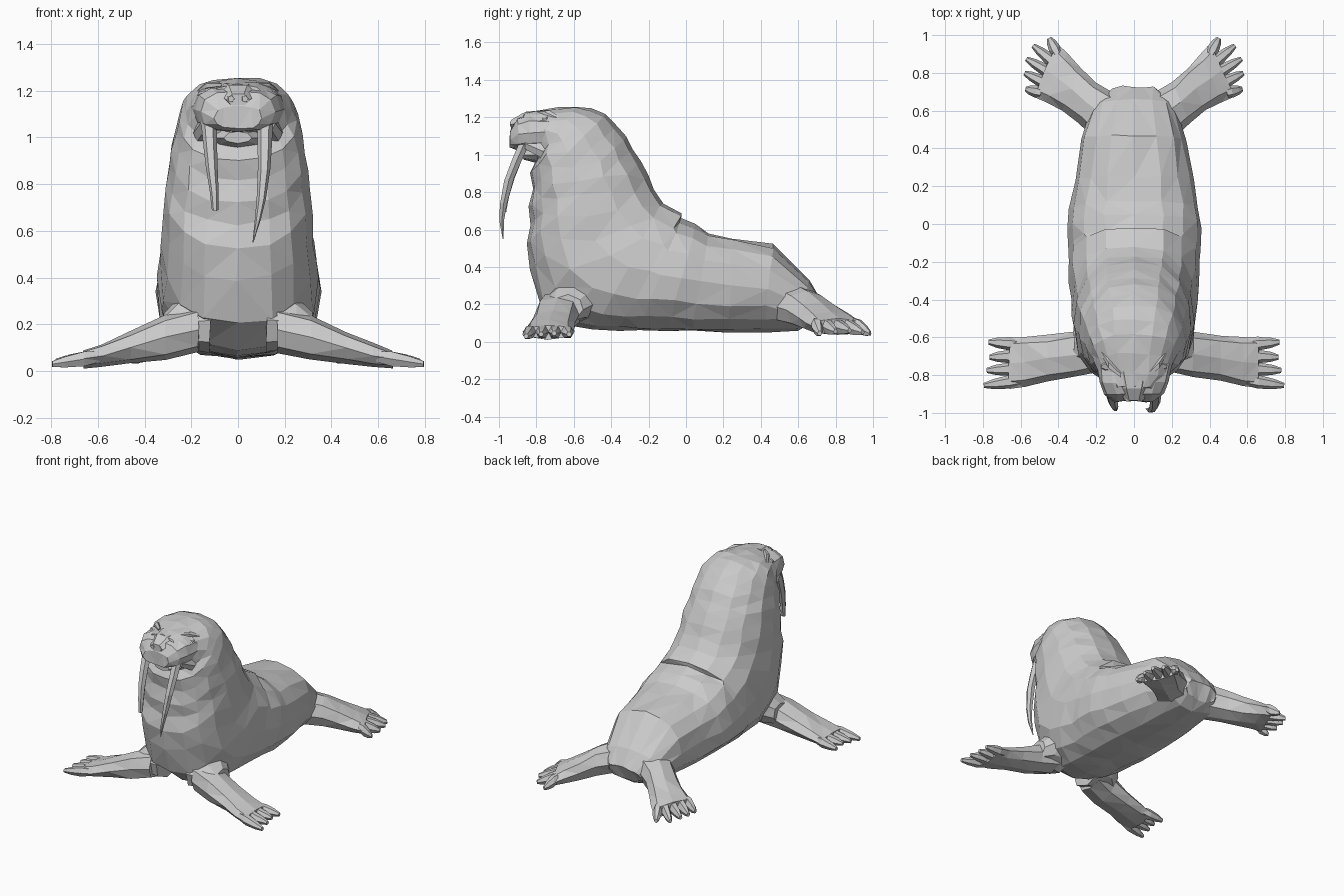
import bpy, bmesh, math, random
from mathutils import Vector

random.seed(4)
hide = bpy.data.materials.new("grey_hide")
hide.diffuse_color = (0.6, 0.6, 0.6, 1)


def loft(name, rings, jitter=0.0):
    """Skin a list of closed rings, cap both ends, triangulate for flat facets."""
    bm = bmesh.new()
    rows = [[bm.verts.new(Vector(p) + Vector([random.uniform(-jitter, jitter) for _ in range(3)]))
             for p in ring] for ring in rings]
    n = len(rows[0])
    for a, b in zip(rows, rows[1:]):
        for i in range(n):
            bm.faces.new((a[i], a[(i + 1) % n], b[(i + 1) % n], b[i]))
    bm.faces.new(rows[0])
    bm.faces.new(rows[-1])
    bmesh.ops.recalc_face_normals(bm, faces=bm.faces)
    if jitter:
        bmesh.ops.triangulate(bm, faces=bm.faces, quad_method='SHORT_EDGE')
    mesh = bpy.data.meshes.new(name)
    bm.to_mesh(mesh)
    bm.free()
    mesh.materials.append(hide)
    ob = bpy.data.objects.new(name, mesh)
    bpy.context.collection.objects.link(ob)
    return ob


def ring(c, u, v, n, power=1.0, turn=0.0):
    """Superellipse ring around c spanned by half-axes u and v."""
    c, u, v = Vector(c), Vector(u), Vector(v)
    out = []
    for i in range(n):
        a = math.tau * (i + turn) / n
        cs, sn = math.cos(a), math.sin(a)
        out.append(c + u * math.copysign(abs(cs) ** power, cs)
                   + v * math.copysign(abs(sn) ** power, sn))
    return out


# body: slices fanning from the rump up to the head
# (back y, back z, belly y, belly z, half width)
slices = [
    (0.73, 0.22, 0.68, 0.11, 0.13), (0.66, 0.33, 0.60, 0.065, 0.22),
    (0.47, 0.52, 0.42, 0.055, 0.275), (0.25, 0.555, 0.22, 0.055, 0.315),
    (0.12, 0.585, 0.03, 0.055, 0.345), (0.05, 0.63, -0.10, 0.055, 0.355),
    (-0.03, 0.655, -0.25, 0.055, 0.35), (-0.02, 0.69, -0.36, 0.055, 0.345),
    (-0.12, 0.745, -0.50, 0.06, 0.345), (-0.17, 0.82, -0.63, 0.09, 0.335),
    (-0.20, 0.89, -0.78, 0.20, 0.325), (-0.24, 0.96, -0.83, 0.39, 0.318),
    (-0.28, 1.03, -0.855, 0.53, 0.31), (-0.32, 1.09, -0.83, 0.63, 0.30),
    (-0.37, 1.15, -0.84, 0.72, 0.288), (-0.43, 1.22, -0.82, 0.82, 0.27),
    (-0.50, 1.25, -0.835, 0.90, 0.25), (-0.58, 1.26, -0.80, 0.97, 0.225),
    (-0.68, 1.25, -0.82, 1.02, 0.195), (-0.79, 1.235, -0.85, 1.05, 0.165),
    (-0.86, 1.23, -0.89, 1.08, 0.11)]
rings = []
for by, bz, fy, fz, w in slices:
    rings.append(ring((0, (by + fy) / 2, (bz + fz) / 2),
                      (0, (by - fy) / 2, (bz - fz) / 2), (w, 0, 0), 16, 0.86))
loft("body", rings, 0.007)

# muzzle: broad whisker pad, tapering to the nose
loft("muzzle", [ring((0, y, z), (w, 0, 0), (0, 0, h), 12, 0.72) for y, z, w, h in (
    (-0.62, 1.12, 0.19, 0.08), (-0.74, 1.12, 0.20, 0.095), (-0.84, 1.12, 0.185, 0.10),
    (-0.90, 1.11, 0.155, 0.085), (-0.94, 1.085, 0.10, 0.05))], 0.005)
# nose bridge
loft("nose", [ring((0, y, z), (w, 0, 0), (0, 0, h), 6) for y, z, w, h in (
    (-0.78, 1.19, 0.11, 0.05), (-0.87, 1.185, 0.08, 0.045), (-0.935, 1.16, 0.05, 0.03))])
# lower jaw
loft("lower_jaw", [ring((0, y, z), (w, 0, 0), (0, 0, h), 8) for y, z, w, h in (
    (-0.68, 1.02, 0.14, 0.06), (-0.80, 1.00, 0.115, 0.045), (-0.87, 1.00, 0.06, 0.025))], 0.003)


def tusk(name, stations):
    loft(name, [ring(p, (r, 0, 0), (0, r * 1.15, r * 0.35), 6) for *p, r in stations])


# tusks: one long and pointed, one short and blunt
tusk("long_tusk", [(0.115, -0.86, 1.07, 0.034), (0.115, -0.90, 0.98, 0.031),
                   (0.112, -0.945, 0.87, 0.027), (0.10, -0.975, 0.74, 0.020),
                   (0.085, -0.985, 0.65, 0.013), (0.064, -0.978, 0.55, 0.002)])
tusk("short_tusk", [(-0.125, -0.86, 1.07, 0.034), (-0.12, -0.90, 0.98, 0.030),
                    (-0.112, -0.94, 0.87, 0.025), (-0.102, -0.965, 0.77, 0.019),
                    (-0.098, -0.975, 0.69, 0.014)])


def flipper(name, s, stations, side, tips):
    """Tapered limb whose end splits into toes; s = +1 or -1 picks the side."""
    side = Vector((side[0] * s, side[1], 0)).normalized()
    loft(name, [ring((x * s, y, z), side * w, (0, 0, h), 8, 0.85)
                for x, y, z, w, h in stations], 0.004)
    x, y, z, w, h = stations[-1]
    end, last = Vector((x * s, y, z)), len(tips) - 1
    pitch = w / len(tips)
    for i, tip in enumerate(tips):
        tip = Vector((tip[0] * s, tip[1], tip[2]))
        base = end + side * (w - pitch) * (1 - 2 * i / last)
        back = base - (tip - base) * 0.5
        mid = base.lerp(tip, 0.6)
        across = (tip - base).cross(Vector((0, 0, 1))).normalized()
        loft(f"{name}_toe_{i + 1}", [
            ring(p, across * a, (0, 0, b), 6) for p, a, b in (
                (back, pitch * 0.8, h * 0.7), (base, pitch * 1.05, h * 0.95),
                (mid, pitch * 0.8, h * 0.7), (tip, pitch * 0.4, 0.014))])


for s, label in ((1, "left"), (-1, "right")):
    flipper(f"{label}_front_flipper", s, [
        (0.17, -0.66, 0.18, 0.12, 0.10), (0.31, -0.69, 0.145, 0.12, 0.095),
        (0.46, -0.71, 0.10, 0.12, 0.068), (0.58, -0.73, 0.068, 0.13, 0.05),
        (0.66, -0.735, 0.052, 0.135, 0.038)], (0, 1),
        [(0.77, -0.625, 0.04), (0.765, -0.705, 0.045), (0.78, -0.775, 0.04), (0.795, -0.855, 0.03)])
    flipper(f"{label}_hind_flipper", s, [
        (0.15, 0.57, 0.20, 0.13, 0.11), (0.25, 0.645, 0.17, 0.115, 0.10),
        (0.33, 0.715, 0.13, 0.12, 0.082), (0.41, 0.775, 0.10, 0.14, 0.062),
        (0.47, 0.815, 0.08, 0.155, 0.045)], (-0.4, 0.915),
        [(0.45, 0.985, 0.045), (0.535, 0.945, 0.05), (0.57, 0.875, 0.06),
         (0.58, 0.80, 0.055), (0.575, 0.715, 0.045)])
    # shoulder bulge joining the flipper to the chest
    loft(f"{label}_shoulder", [ring((x * s, y, z), (0, w, 0), (0, 0.25 * h, h), 8)
         for x, y, z, w, h in ((0.12, -0.60, 0.22, 0.17, 0.14), (0.25, -0.61, 0.21, 0.14, 0.11),
                               (0.32, -0.65, 0.17, 0.10, 0.08))], 0.004)
    # eye under a heavy brow
    loft(f"{label}_eye", [ring((x * s, -0.755, 1.185), (0, r, 0.3 * r), (0, 0, r * 0.7), 6)
         for x, r in ((0.10, 0.035), (0.15, 0.03), (0.172, 0.012))])
    loft(f"{label}_brow", [ring((x * s, y, z), (0, r, 0), (0, 0, r * 0.6), 5)
         for x, y, z, r in ((0.07, -0.80, 1.225, 0.015), (0.135, -0.74, 1.222, 0.028),
                            (0.18, -0.67, 1.19, 0.012))])
    # nostril bump and cheek fold at the mouth corner
    loft(f"{label}_nostril", [ring((0.03 * s, y, 1.165), (r, 0, 0), (0, 0, r), 5)
         for y, r in ((-0.90, 0.024), (-0.94, 0.014))])
    loft(f"{label}_cheek", [ring((x * s, y, z), (0.03, 0, 0), (0, 0, h), 6)
         for x, y, z, h in ((0.17, -0.70, 1.02, 0.02), (0.16, -0.77, 1.02, 0.045),
                            (0.13, -0.86, 1.06, 0.035))])
